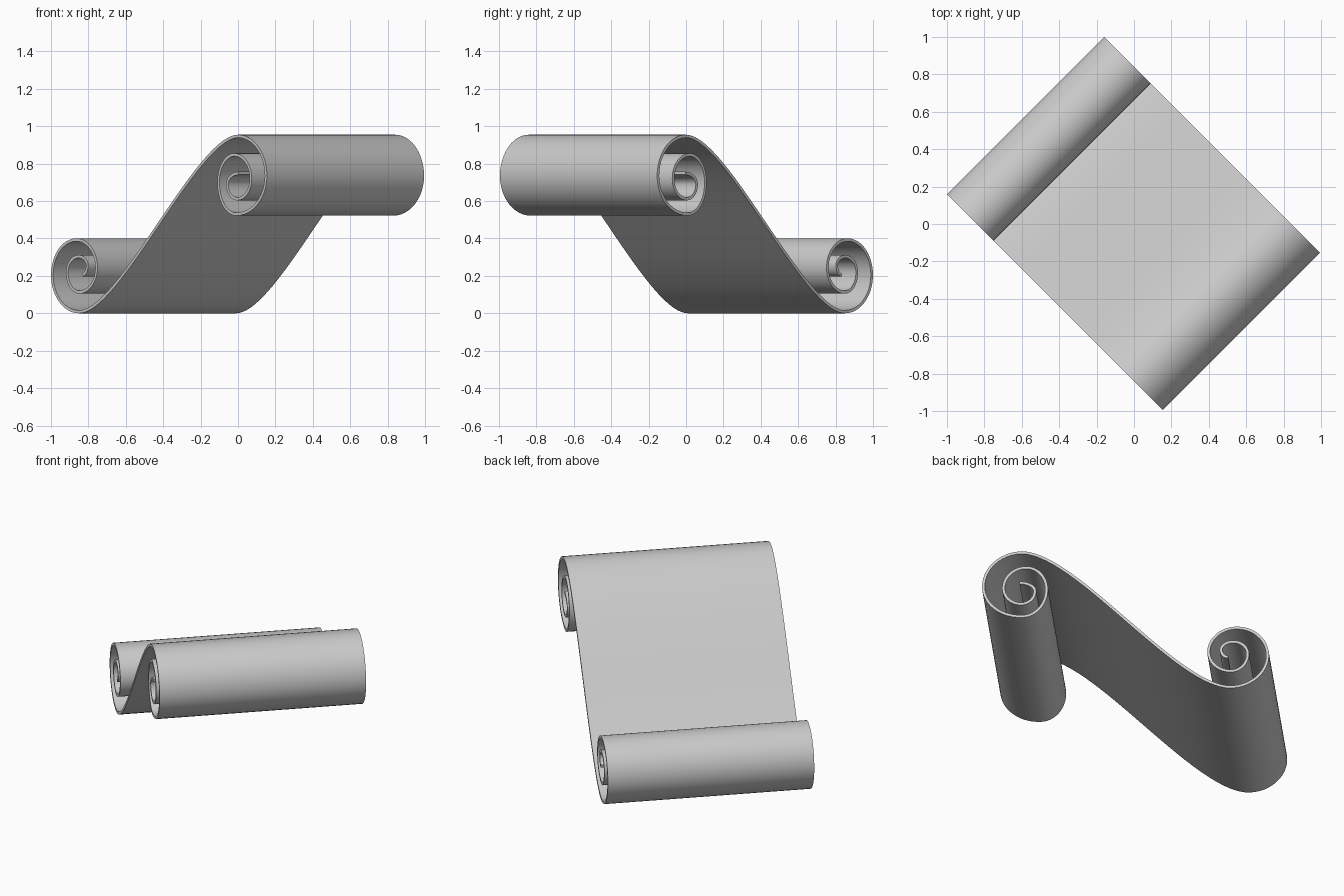
import bpy, bmesh, math
from mathutils import Vector

if "Cube" in bpy.data.objects:
    bpy.data.objects.remove(bpy.data.objects["Cube"])

ROOT2 = math.sqrt(2)
HALF_WIDTH = 0.594      # half the sheet width, along the (1, 1) diagonal
THICK = 0.016
STEPS = 12              # segments per quarter turn

# Extreme points of each roll as seen in front view (x, z), from outside inward
lower = [(-0.85, 0.008), (-0.994, 0.205), (-0.865, 0.393), (-0.757, 0.245),
         (-0.85, 0.113), (-0.914, 0.22), (-0.853, 0.304), (-0.807, 0.255),
         (-0.835, 0.205)]
upper = [(0.0, 0.947), (0.149, 0.735), (-0.01, 0.53), (-0.105, 0.70),
         (-0.02, 0.848), (0.068, 0.72), (-0.005, 0.612), (-0.058, 0.69),
         (0.003, 0.749)]


def spiral(points):
    """Join extremes with quarter ellipses, starting with a level tangent."""
    out = [Vector(points[0])]
    for i, (p, q) in enumerate(zip(points, points[1:])):
        for k in range(1, STEPS + 1):
            t = math.pi / 2 * k / STEPS
            s, c = math.sin(t), 1 - math.cos(t)
            a, b = (s, c) if i % 2 == 0 else (c, s)
            out.append(Vector((p[0] + (q[0] - p[0]) * a, p[1] + (q[1] - p[1]) * b)))
    return out


def s_curve(p, q, h, n=28):
    """Level-ended S bend between the rolls, end points left out."""
    p, q = Vector(p), Vector(q)
    a, b = p + Vector((h, 0)), q - Vector((h, 0))
    return [p * (1 - t) ** 3 + a * 3 * t * (1 - t) ** 2 + b * 3 * t * t * (1 - t) + q * t ** 3
            for t in (k / n for k in range(1, n))]


# Whole centre line, moved from front view into the section plane (u, z)
path = spiral(lower)[::-1] + s_curve(lower[0], upper[0], 0.215) + spiral(upper)
path = [Vector(((p.x + HALF_WIDTH / ROOT2) * ROOT2, p.y)) for p in path]

# Sweep the thick section across the width
bm = bmesh.new()
rings = []
for i, p in enumerate(path):
    d = (path[min(i + 1, len(path) - 1)] - path[max(i - 1, 0)]).normalized()
    n = Vector((-d.y, d.x)) * THICK / 2
    ring = []
    for side, v in ((1, -1), (1, 1), (-1, 1), (-1, -1)):
        u, z = p + n * side
        w = v * HALF_WIDTH
        ring.append(bm.verts.new(((u + w) / ROOT2, (w - u) / ROOT2, z)))
    rings.append(ring)
for a, b in zip(rings, rings[1:]):
    for j in range(4):
        k = (j + 1) % 4
        bm.faces.new((a[j], a[k], b[k], b[j]))
bm.faces.new(rings[0])
bm.faces.new(rings[-1][::-1])
bmesh.ops.recalc_face_normals(bm, faces=bm.faces)

mesh = bpy.data.meshes.new("scroll_sheet")
bm.to_mesh(mesh)
bm.free()
scroll = bpy.data.objects.new("scroll_sheet", mesh)
bpy.context.collection.objects.link(scroll)

# Plain grey sheet
grey = bpy.data.materials.new("light_grey")
grey.diffuse_color = (0.6, 0.6, 0.6, 1)
grey.use_nodes = True
grey.node_tree.nodes["Principled BSDF"].inputs["Base Color"].default_value = grey.diffuse_color
mesh.materials.append(grey)

bpy.context.view_layer.objects.active = scroll
scroll.select_set(True)
bpy.ops.object.shade_smooth_by_angle(angle=math.radians(35))
